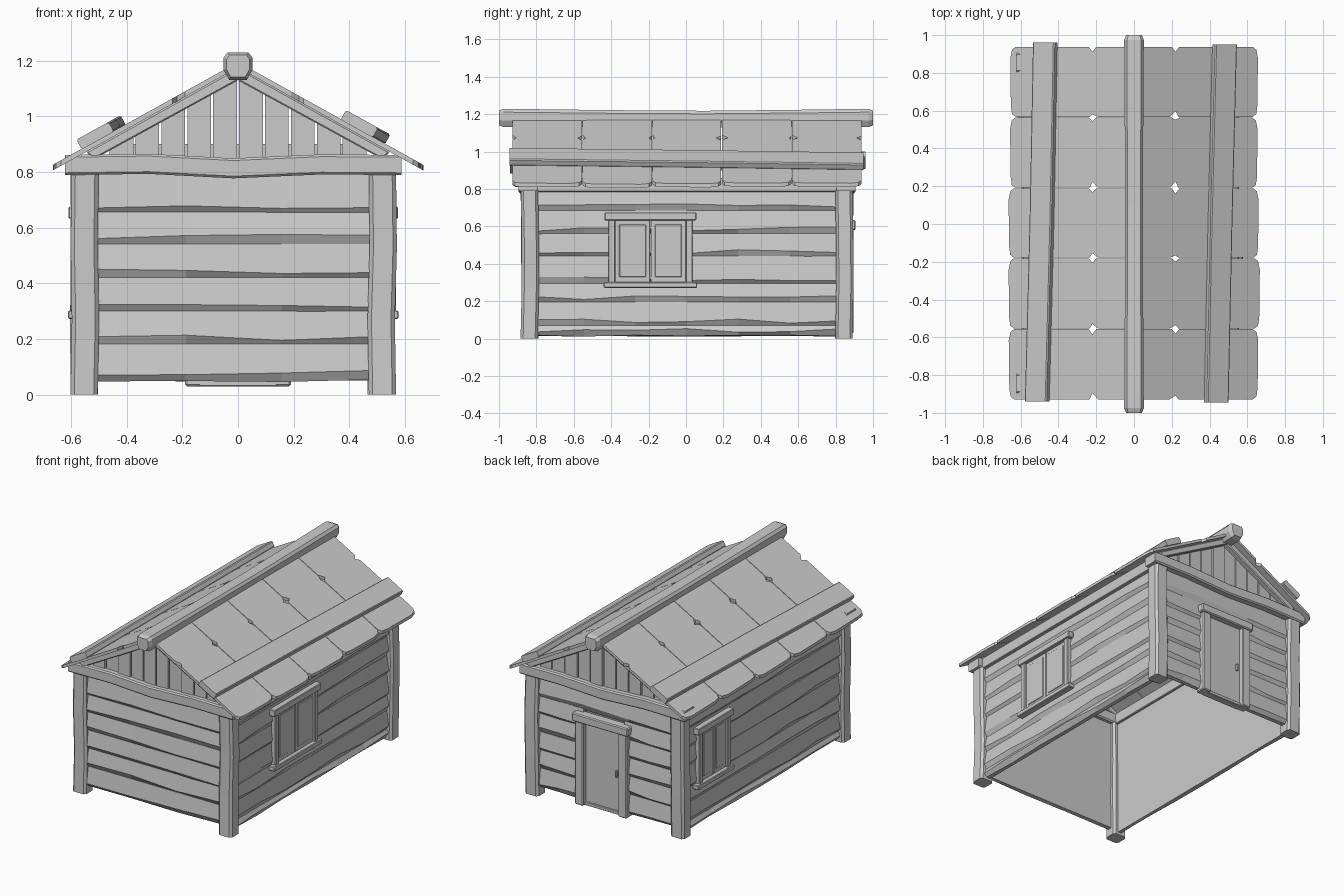
import bpy, bmesh, math, random
from mathutils import Vector

if "Cube" in bpy.data.objects:
    bpy.data.objects.remove(bpy.data.objects["Cube"])

random.seed(4)
CX = -0.017            # the walls sit slightly left of the roof centre
HX, FY, BY = 0.56, -0.865, 0.87   # outer wall planes


def j(a):
    return random.uniform(-a, a)


def finish(name, bm, bevel=0):
    bmesh.ops.recalc_face_normals(bm, faces=bm.faces)
    if bevel:
        bmesh.ops.bevel(bm, geom=bm.edges[:], offset=bevel, segments=1, affect='EDGES')
    me = bpy.data.meshes.new(name)
    bm.to_mesh(me)
    bm.free()
    ob = bpy.data.objects.new(name, me)
    bpy.context.collection.objects.link(ob)
    return ob


def loft(name, rings, bevel=0):
    """Skin a list of point rings and cap both ends."""
    bm = bmesh.new()
    vs = [[bm.verts.new(p) for p in r] for r in rings]
    n = len(vs[0])
    for a, b in zip(vs, vs[1:]):
        for i in range(n):
            k = (i + 1) % n
            bm.faces.new((a[i], a[k], b[k], b[i]))
    bm.faces.new(vs[0])
    bm.faces.new(vs[-1])
    return finish(name, bm, bevel)


def box(name, lo, hi, bevel=0.004):
    rect = [(lo[0], lo[1]), (hi[0], lo[1]), (hi[0], hi[1]), (lo[0], hi[1])]
    return loft(name, [[(x, y, z) for x, y in rect] for z in (lo[2], hi[2])], bevel)


def octagon(w, h, c):
    return [(-w + c, -h), (w - c, -h), (w, -h + c), (w, h - c),
            (w - c, h), (-w + c, h), (-w, h - c), (-w, -h + c)]


# Wall coordinates: t along the wall, d outward, z up
def place(side, t, d, z):
    return {'front': (t, FY - d, z), 'back': (t, BY + d, z),
            'right': (CX + HX + d, t, z), 'left': (CX - HX - d, t, z)}[side]


def wall_box(name, side, t0, t1, d0, d1, z0, z1, bevel=0.004):
    a, b = place(side, t0, d0, z0), place(side, t1, d1, z1)
    lo, hi = [min(p) for p in zip(a, b)], [max(p) for p in zip(a, b)]
    return box(name, lo, hi, bevel)


# Horizontal siding board with a slanted, wavy lower lip
def plank(side, t0, t1, z0, z1):
    n = max(2, round((t1 - t0) / 0.3))
    rings = []
    for i in range(n + 1):
        t = t0 + (t1 - t0) * i / n
        w = j(0.005)
        lip = z0 + 0.03 + j(0.012)
        prof = [(-0.045, z0), (-0.018, z0 + w), (0.002, lip), (-0.012, z1 + 0.006), (-0.045, z1)]
        rings.append([place(side, t, d, z) for d, z in prof])
    loft(side + "_wall_plank", rings)


gable_rows = [0.05, 0.175, 0.295, 0.415, 0.535, 0.65, 0.79]
side_rows = [0.015, 0.065, 0.19, 0.29, 0.435, 0.555, 0.68, 0.79]
for z0, z1 in zip(gable_rows, gable_rows[1:]):
    plank('front', -0.53, 0.5, z0, z1)
    if z0 < 0.6:                       # leave the doorway open
        plank('back', -0.53, -0.15, z0, z1)
        plank('back', 0.15, 0.5, z0, z1)
    else:
        plank('back', -0.53, 0.5, z0, z1)
for s in ('left', 'right'):
    for z0, z1 in zip(side_rows, side_rows[1:]):
        plank(s, -0.82, 0.83, z0, z1)
    wall_box(s + "_wall_plate", s, -0.82, 0.83, -0.06, 0.012, 0.785, 0.86)

# Corner posts
for x in (-0.552, 0.518):
    for y in (-0.836, 0.846):
        rings = []
        for z in (0, 0.27, 0.53, 0.8):
            ox, oy = j(0.004), j(0.004)
            rings.append([(x + px + ox, y + py + oy, z) for px, py in octagon(0.049, 0.046, 0.014)])
        loft("corner_post", rings)

# Gable ends: tie beam, upright boards, rafters
RZ, SL = 1.195, 0.555      # ridge height and slope of the roof surface
for name, y, s in (("front", -0.845, -1), ("back", 0.855, 1)):
    rings = []
    for x, dz in ((-0.622, 0), (-0.32, 0.004), (CX, -0.012), (0.3, 0.002), (0.588, 0)):
        rings.append([(x, y + a, 0.825 + b + dz) for a, b in octagon(0.05, 0.036, 0.008)])
    loft(name + "_tie_beam", rings)
    for i in range(-5, 5):
        x0, x1 = i * 0.093 + 0.004, (i + 1) * 0.093 - 0.004
        w = j(0.005)
        top = [RZ - 0.05 - SL * abs(x) for x in (x0, x1)]
        rings = [[(x0, y + w + k, 0.84), (x1, y + w + k, 0.84), (x1, y + w + k, top[1]),
                  (x0, y + w + k, top[0])] for k in (-0.014, 0.014)]
        loft(name + "_gable_board", rings)
    box(name + "_gable_backing", (-0.46, y - s * 0.026 - 0.006, 0.84),
        (0.46, y - s * 0.026 + 0.006, 0.9), 0)
    for m in (-1, 1):
        prof = [(0, RZ - 0.02), (0.545, RZ - 0.02 - SL * 0.545),
                (0.52, RZ - 0.062 - SL * 0.52), (0, RZ - 0.066)]
        loft(name + "_rafter", [[(m * x, y + k, z) for x, z in prof] for k in (-0.045, 0.045)], 0.005)

# Roof panels, five each side, with chipped corners and notched seams
ys = [-0.93, -0.555, -0.18, 0.19, 0.565, 0.94]
for m in (-1, 1):
    for y0, y1 in zip(ys, ys[1:]):
        e = 0.658 + j(0.007)
        a, b = y0 + 0.002, y1 - 0.002
        c = 0.025
        n0, n1 = random.uniform(0.01, 0.035), random.uniform(0.008, 0.03)
        outline = [(0, a), (0.19, a), (0.22, a + n0), (0.235, a), (e - c, a), (e - 0.006, a + 0.015),
                   (e, a + 0.06), (e + 0.003, b - 0.06), (e - 0.006, b - 0.015), (e - c, b),
                   (0.24, b), (0.22, b - n1), (0.2, b), (0, b)]
        loft("roof_panel", [[(m * x, y, RZ - SL * x + k) for x, y in outline] for k in (-0.02, 0)])

# Long skewed battens lying on the roof
tilt = math.atan(SL)
for m, stops in ((-1, ((-0.94, -0.513), (0.02, -0.488), (0.96, -0.47))),
                 (1, ((-0.945, 0.436), (0.0, 0.456), (0.95, 0.48)))):
    rings = []
    for y, x in stops:
        z = RZ - SL * abs(x) + 0.02
        ring = []
        for u, v in octagon(0.066, 0.02, 0.006):
            ring.append((x + m * (u * math.cos(tilt) + v * math.sin(tilt)), y,
                         z - u * math.sin(tilt) + v * math.cos(tilt)))
        rings.append(ring)
    loft("roof_batten", rings)

# Ridge beam with tapered ends
rings = []
for y, s, dz in ((-1, 0.8, 0), (-0.975, 1, 0), (-0.4, 0.93, -0.004), (0.1, 0.9, -0.006),
                 (0.6, 0.95, -0.003), (0.975, 1, 0), (1, 0.8, 0)):
    prof = [(-0.032, -0.05), (0.032, -0.05), (0.052, -0.015), (0.052, 0.03),
            (0.038, 0.048), (-0.038, 0.048), (-0.052, 0.03), (-0.052, -0.015)]
    rings.append([(x * s, y, 1.181 + z * s + dz) for x, z in prof])
loft("ridge_beam", rings)


# Shuttered windows
def window(side, t0, t1):
    wall_box("window_header", side, t0 - 0.02, t1 + 0.02, -0.01, 0.032, 0.632, 0.675)
    wall_box("window_sill", side, t0 - 0.025, t1 + 0.025, -0.01, 0.034, 0.272, 0.302)
    for a in (t0, t1 - 0.036):
        wall_box("window_jamb", side, a, a + 0.036, -0.01, 0.024, 0.3, 0.635)
    mid = (t0 + t1) / 2
    for a, b in ((t0 + 0.036, mid - 0.002), (mid + 0.002, t1 - 0.036)):
        wall_box("window_shutter", side, a, b, -0.012, 0.009, 0.302, 0.633, 0.002)
        wall_box("shutter_panel", side, a + 0.022, b - 0.022, 0, 0.013, 0.33, 0.61, 0.003)


window('right', -0.415, 0.035)
window('left', 0.385, 0.715)

# Door with frame, threshold and handle
wall_box("door_header", 'back', -0.205, 0.205, -0.03, 0.036, 0.58, 0.635, 0.006)
for a in (-0.19, 0.128):
    wall_box("door_jamb", 'back', a, a + 0.062, -0.045, 0.026, 0.03, 0.585, 0.006)
wall_box("door_leaf", 'back', -0.135, 0.135, -0.035, -0.005, 0.045, 0.585, 0.002)
wall_box("door_threshold", 'back', -0.14, 0.14, -0.045, 0.005, 0.03, 0.052, 0.003)
wall_box("door_handle", 'back', -0.108, -0.094, -0.006, 0.012, 0.275, 0.32, 0.003)
